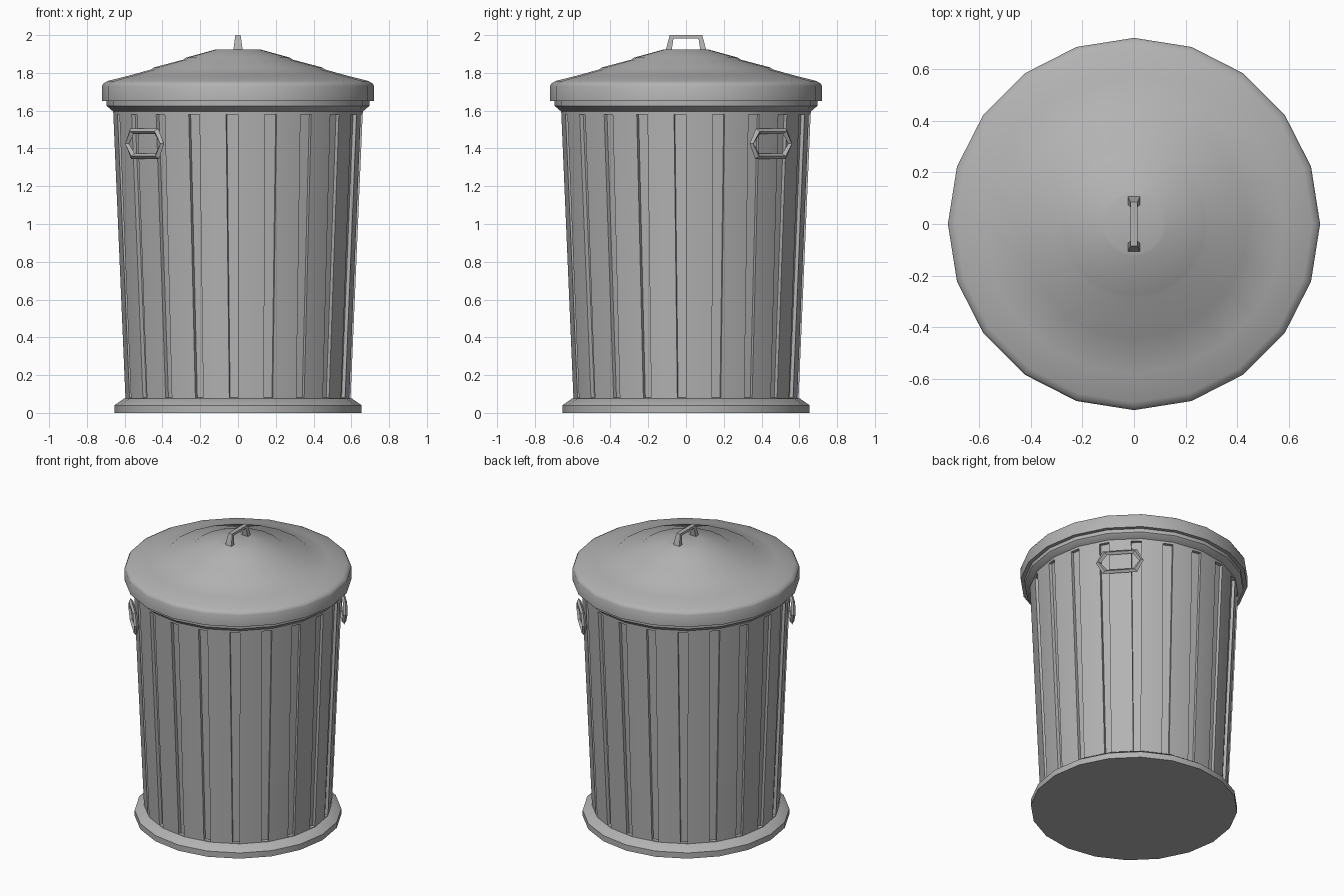
import bpy, bmesh, math
from mathutils import Vector

SIDES = 20
STEP = math.tau / SIDES

cube = bpy.data.objects.get("Cube")
if cube:
    bpy.data.objects.remove(cube)

# One galvanised grey for everything
metal = bpy.data.materials.new("galvanised_grey")
metal.use_nodes = True
GREY = (0.45, 0.45, 0.45, 1)
metal.diffuse_color = GREY
metal.node_tree.nodes["Principled BSDF"].inputs["Base Color"].default_value = GREY


def finish(name, bm, angle=35):
    bmesh.ops.recalc_face_normals(bm, faces=bm.faces)
    mesh = bpy.data.meshes.new(name)
    bm.to_mesh(mesh)
    bm.free()
    mesh.materials.append(metal)
    ob = bpy.data.objects.new(name, mesh)
    bpy.context.collection.objects.link(ob)
    bpy.ops.object.select_all(action='DESELECT')
    ob.select_set(True)
    bpy.context.view_layer.objects.active = ob
    bpy.ops.object.shade_smooth_by_angle(angle=math.radians(angle))
    return ob


def corner(k, r, z):
    return Vector((r * math.cos(k * STEP), r * math.sin(k * STEP), z))


def skin(bm, rings, caps=True):
    """Join rings of points with quads; return the quads row by row."""
    loops = [[bm.verts.new(p) for p in ring] for ring in rings]
    rows = []
    for a, b in zip(loops, loops[1:]):
        n = len(a)
        rows.append([bm.faces.new((a[i], a[(i + 1) % n], b[(i + 1) % n], b[i]))
                     for i in range(n)])
    if caps:
        bm.faces.new(loops[0][::-1])
        bm.faces.new(loops[-1])
    return rows


def turned(name, profile, angle=35):
    bm = bmesh.new()
    skin(bm, [[corner(k, r, z) for k in range(SIDES)] for r, z in profile])
    return finish(name, bm, angle)


# Foot flange and the rolled lip under the lid
turned("base_flange", [(0.655, 0), (0.655, 0.04), (0.605, 0.075), (0.56, 0.08)])
turned("top_lip", [(0.63, 1.59), (0.66, 1.595), (0.695, 1.625), (0.695, 1.66)])

# Tapered wall: each side has a wide panel and a narrow sunken flute
bm = bmesh.new()
rings = []
for r, z, panel in [(0.595, 0.06, 0.75), (0.596, 0.08, 0.75),
                    (0.66, 1.58, 0.69), (0.661, 1.6, 0.69)]:
    ring = []
    for k in range(SIDES):
        a, b = corner(k, r, z), corner(k + 1, r, z)
        ring += [a, a.lerp(b, panel)]
    rings.append(ring)
rows = skin(bm, rings)
bmesh.ops.recalc_face_normals(bm, faces=bm.faces)
bmesh.ops.inset_individual(bm, faces=rows[1][1::2], thickness=0.002, depth=-0.02)
finish("can_wall", bm)

# Lid: skirt, rounded shoulder and a cone with two shallow steps
turned("lid", [(0.70, 1.65), (0.72, 1.65), (0.72, 1.73), (0.712, 1.745), (0.69, 1.757),
               (0.58, 1.785), (0.46, 1.818), (0.445, 1.829), (0.29, 1.87),
               (0.275, 1.881), (0.125, 1.922), (0.115, 1.925)], 40)

# Lid grip: a squared arch, wider at its feet
bm = bmesh.new()
arch = []
for side in (-1, 1):
    foot = (side * 0.108, side * 0.076, 1.918, 1.918, 0.025)
    top = (side * 0.086, side * 0.066, 2.0, 1.983, 0.014)
    arch += [foot, top] if side < 0 else [top, foot]
skin(bm, [[(-w, yo, zo), (w, yo, zo), (w, yi, zi), (-w, yi, zi)]
          for yo, yi, zo, zi, w in arch])
finish("lid_grip", bm, 20)


# Side handles: six-cornered loops on opposite wide panels
def side_handle(name, angle):
    out = Vector((math.cos(angle), math.sin(angle), 0))
    along = Vector((-math.sin(angle), math.cos(angle), 0))
    up = Vector((0, 0, 1))
    centre = out * 0.668 + up * 1.425
    outline = [(0.152, 0), (0.11, 0.08), (-0.11, 0.08),
               (-0.152, 0), (-0.11, -0.08), (0.11, -0.08)]
    bm = bmesh.new()
    rings = []
    for scale, push in [(1, 0), (0.9, 0.014), (0.8, 0), (0.9, -0.014)]:
        # keep the bar equally thick on the short and long sides
        trim = (1 - scale) * 0.14
        rings.append([centre + along * (u - math.copysign(trim, u))
                      + up * (v - (math.copysign(trim, v) if v else 0))
                      + out * (push + 0.04 * v) for u, v in outline])
    rings.append(rings[0])
    skin(bm, rings, caps=False)
    bmesh.ops.remove_doubles(bm, verts=bm.verts, dist=0.0001)
    finish(name, bm, 20)


panel_angle = STEP * 2.35
side_handle("left_handle", panel_angle)
side_handle("right_handle", panel_angle + math.pi)
